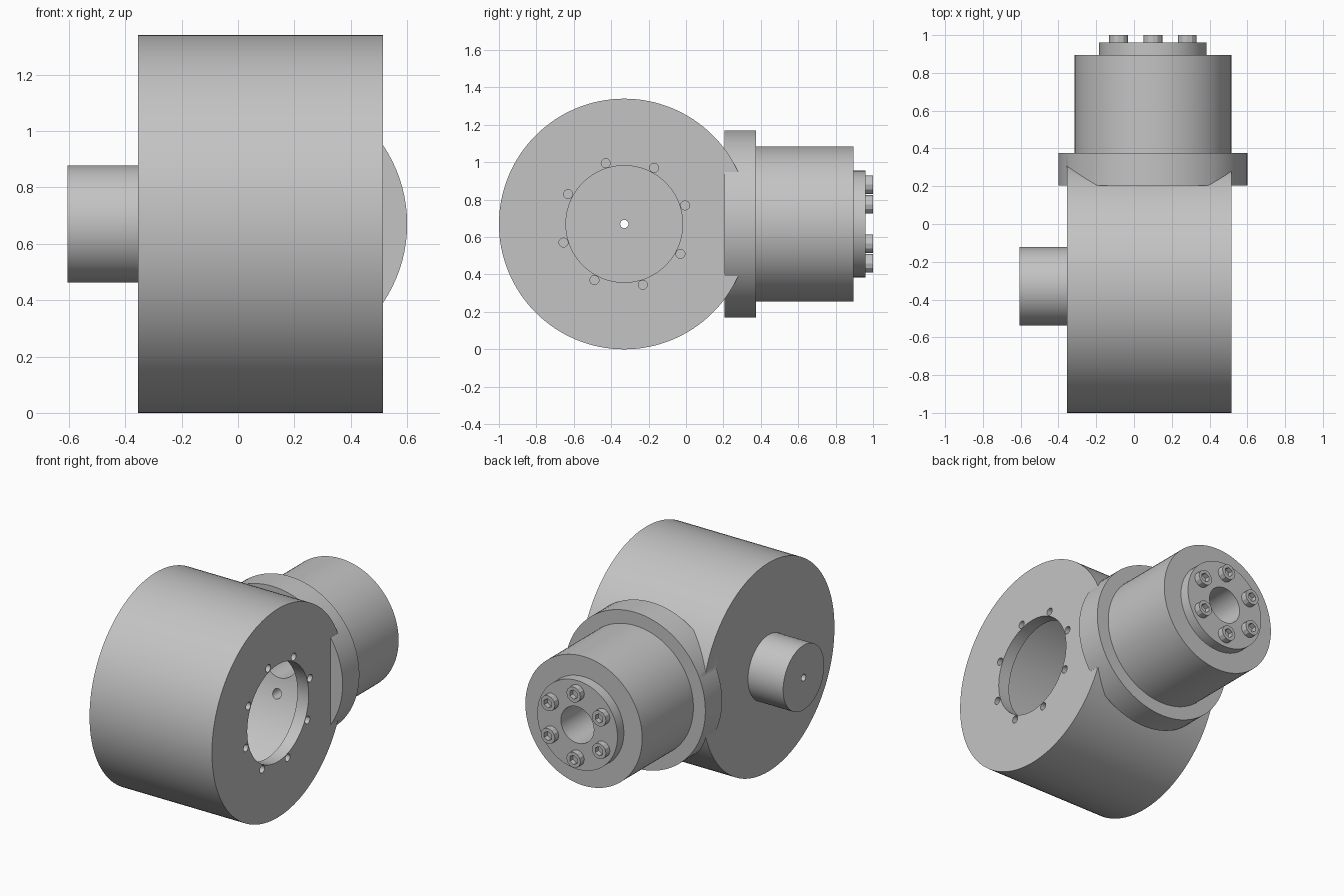
import bpy
import bmesh
from math import cos, sin, radians
from mathutils import Vector, Matrix

cube = bpy.data.objects.get("Cube")
if cube:
    bpy.data.objects.remove(cube, do_unlink=True)

# Single plain metal colour
steel = bpy.data.materials.new("steel_grey")
steel.use_nodes = True
GREY = (0.55, 0.55, 0.55, 1)
steel.diffuse_color = GREY
steel.node_tree.nodes["Principled BSDF"].inputs["Base Color"].default_value = GREY

AXIS_Z = 0.67      # height shared by drum and spindle axes
DRUM_Y = -0.33     # drum axis runs along x
SPINDLE_X = 0.10   # spindle axis runs along y


def cylinder(name, axis, centre, start, end, radius, sides=96):
    """Capped cylinder along 'X' or 'Y', from start to end on that axis."""
    direction = Vector((1, 0, 0)) if axis == "X" else Vector((0, 1, 0))
    mid = Vector(centre)
    mid["XYZ".index(axis)] = (start + end) / 2
    turn = direction.to_track_quat("Z", "Y").to_matrix().to_4x4()
    bm = bmesh.new()
    bmesh.ops.create_cone(bm, cap_ends=True, segments=sides, radius1=radius,
                          radius2=radius, depth=end - start,
                          matrix=Matrix.Translation(mid) @ turn)
    mesh = bpy.data.meshes.new(name)
    bm.to_mesh(mesh)
    bm.free()
    mesh.materials.append(steel)
    obj = bpy.data.objects.new(name, mesh)
    bpy.context.collection.objects.link(obj)
    return obj


def combine(obj, others, operation="DIFFERENCE"):
    """Apply one boolean per helper, then discard the helpers."""
    for other in others:
        other.hide_render = True
        mod = obj.modifiers.new("cut", "BOOLEAN")
        mod.operation = operation
        mod.solver = "EXACT"
        mod.object = other
    graph = bpy.context.evaluated_depsgraph_get()
    result = bpy.data.meshes.new_from_object(obj.evaluated_get(graph))
    obj.modifiers.clear()
    obj.data = result
    for other in others:
        bpy.data.objects.remove(other, do_unlink=True)


def on_drum(name, start, end, radius, sides=96, dy=0, dz=0):
    return cylinder(name, "X", (0, DRUM_Y + dy, AXIS_Z + dz), start, end, radius, sides)


def on_spindle(name, start, end, radius, sides=96, dx=0, dz=0):
    return cylinder(name, "Y", (SPINDLE_X + dx, 0, AXIS_Z + dz), start, end, radius, sides)


def ring(count, radius, offset):
    for i in range(count):
        a = radians(offset + 360 * i / count)
        yield radius * cos(a), radius * sin(a)


def passage():
    return on_spindle("passage_cutter", 0, 1.2, 0.117, 48)


SCREWS = list(ring(6, 0.21, 30))

# Hollow drum with the flange merged into its back
housing = on_drum("drum_housing", -0.355, 0.515, 0.67, 128)
combine(housing, [on_spindle("flange", 0.205, 0.375, 0.5)], "UNION")
cutters = [on_drum("cavity_cutter", -0.275, 0.435, 0.62, 128),
           on_drum("bore_cutter", 0.3, 0.7, 0.312),
           on_drum("shaft_hole_cutter", -0.5, -0.2, 0.022, 24),
           passage()]
cutters += [on_drum("rim_hole_cutter", 0.4, 0.6, 0.024, 24, dy, dz)
            for dy, dz in ring(8, 0.34, 17)]
cutters += [on_spindle("screw_hole_cutter", 0.1, 0.5, 0.03, 24, dx, dz)
            for dx, dz in SCREWS]
combine(housing, cutters)

# Side shaft with centre hole
shaft = on_drum("side_shaft", -0.605, -0.355, 0.208)
combine(shaft, [on_drum("centre_hole_cutter", -0.8, -0.2, 0.022, 24)])

# Spindle body and stepped end cap
spindle = on_spindle("spindle_body", 0.375, 0.895, 0.415)
combine(spindle, [passage()])
cap = on_spindle("end_cap", 0.895, 0.96, 0.285)
combine(cap, [passage()])

# Socket-head screws around the end cap
screws = []
for i, (dx, dz) in enumerate(SCREWS):
    screw = on_spindle(f"cap_screw_{i + 1}", 0.96, 1.0, 0.05, 12, dx, dz)
    combine(screw, [on_spindle("socket_cutter", 0.967, 1.1, 0.03, 6, dx, dz)])
    screws.append(screw)

# Smooth round walls, sharp rims
bpy.ops.object.select_all(action="DESELECT")
for obj in [housing, shaft, spindle, cap] + screws:
    obj.select_set(True)
bpy.context.view_layer.objects.active = housing
bpy.ops.object.shade_smooth_by_angle(angle=radians(25))
